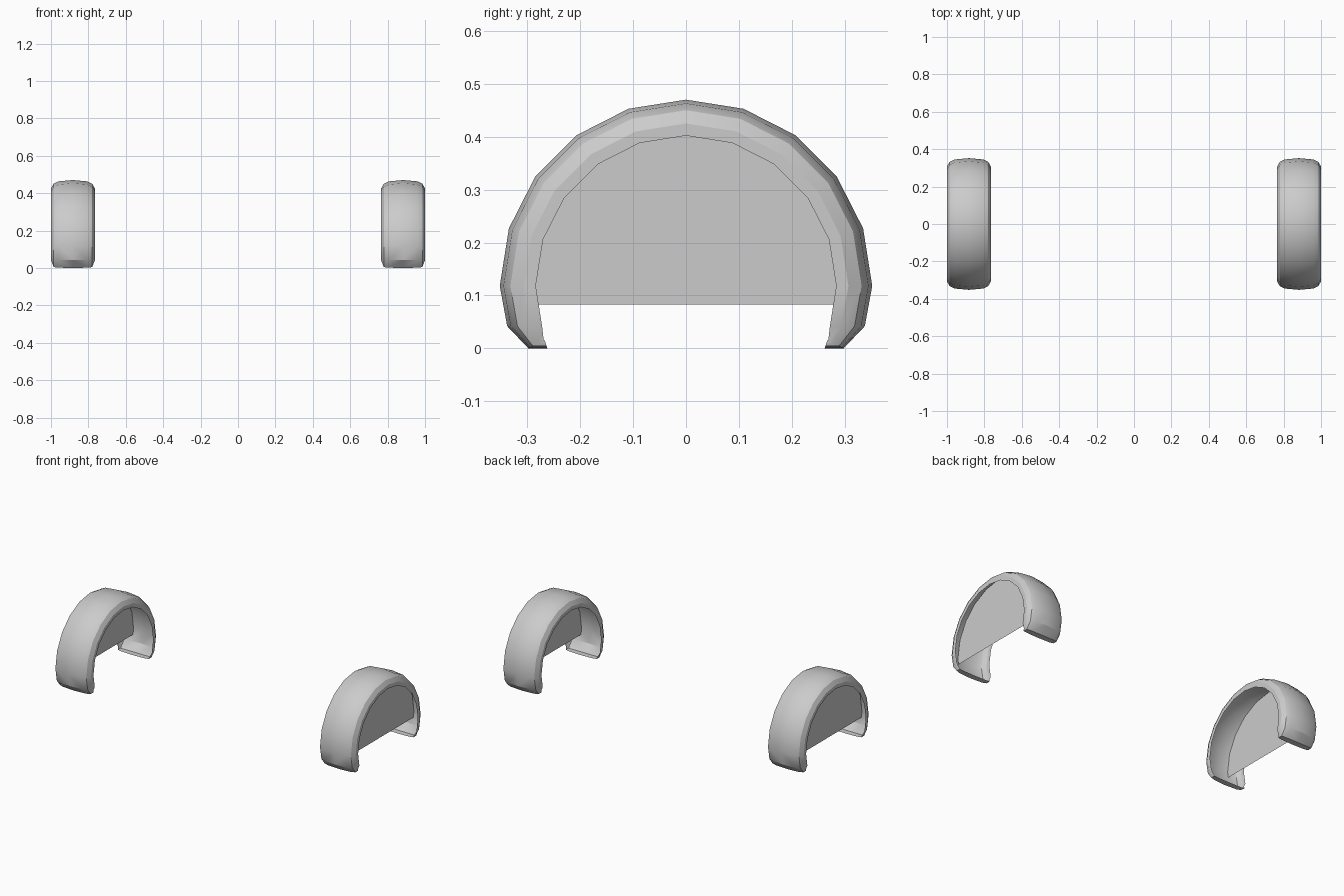
import bpy, bmesh
from math import cos, sin, pi

if "Cube" in bpy.data.objects:
    bpy.data.objects.remove(bpy.data.objects["Cube"])

CZ, R, XC = 0.118, 0.352, 0.8825      # wheel centre height, arch radius, arch centre x
LIP = 0.068                           # depth of the rolled side lips

# Cross-section: (x offset from arch centre, depth below the crown)
half = [(0.1175, LIP), (0.1175, 0.045), (0.103, 0.020), (0.077, 0.007)]
profile = half + [(0.0, 0.0)] + [(-x, d) for x, d in reversed(half)]


def finish(name, bm):
    bmesh.ops.recalc_face_normals(bm, faces=bm.faces)
    mesh = bpy.data.meshes.new(name)
    bm.to_mesh(mesh)
    bm.free()
    ob = bpy.data.objects.new(name, mesh)
    bpy.context.collection.objects.link(ob)
    # second side of the vehicle
    mod = ob.modifiers.new("Mirror", 'MIRROR')
    mod.use_axis = (True, False, False)
    mod.use_mirror_merge = False
    bpy.ops.object.select_all(action='DESELECT')
    ob.select_set(True)
    bpy.context.view_layer.objects.active = ob
    return ob


def leg(side):
    """Stations of one leg, from the straight part down to the floor flange."""
    low, bend, floor = [], [], []
    for x, d in profile:
        k = d / LIP
        xi = max(-0.105, min(0.105, x))
        low.append((XC + x, side * (0.338 - 0.066 * k), 0.042))
        bend.append((XC + xi, side * (0.298 - 0.029 * k), 0.015 * k))
        floor.append((XC + xi, side * (0.262 + 0.005 * k), 0.015 * k))
    return [low, bend, floor]


# Fender shell: cross-section swept over the arch and down both legs
arch = [[(XC + x, (R - d) * cos(i * pi / 10), CZ + (R - d) * sin(i * pi / 10))
         for x, d in profile] for i in range(11)]
stations = leg(1)[::-1] + arch + leg(-1)
bm = bmesh.new()
rows = [[bm.verts.new(p) for p in st] for st in stations]
for a, b in zip(rows, rows[1:]):
    for j in range(len(profile) - 1):
        bm.faces.new((a[j], a[j + 1], b[j + 1], b[j]))
finish("fender_shell", bm)
bpy.ops.object.shade_smooth_by_angle(angle=pi / 6)

# Flat plate closing the arch near its outer side
bm = bmesh.new()
rp, xp = 0.341, 0.935
outline = [(rp * cos(i * pi / 10), CZ + rp * sin(i * pi / 10)) for i in range(11)]
outline = [(0.335, 0.083)] + outline + [(-0.335, 0.083)]
bm.faces.new([bm.verts.new((xp, y, z)) for y, z in outline])
finish("inner_plate", bm)
